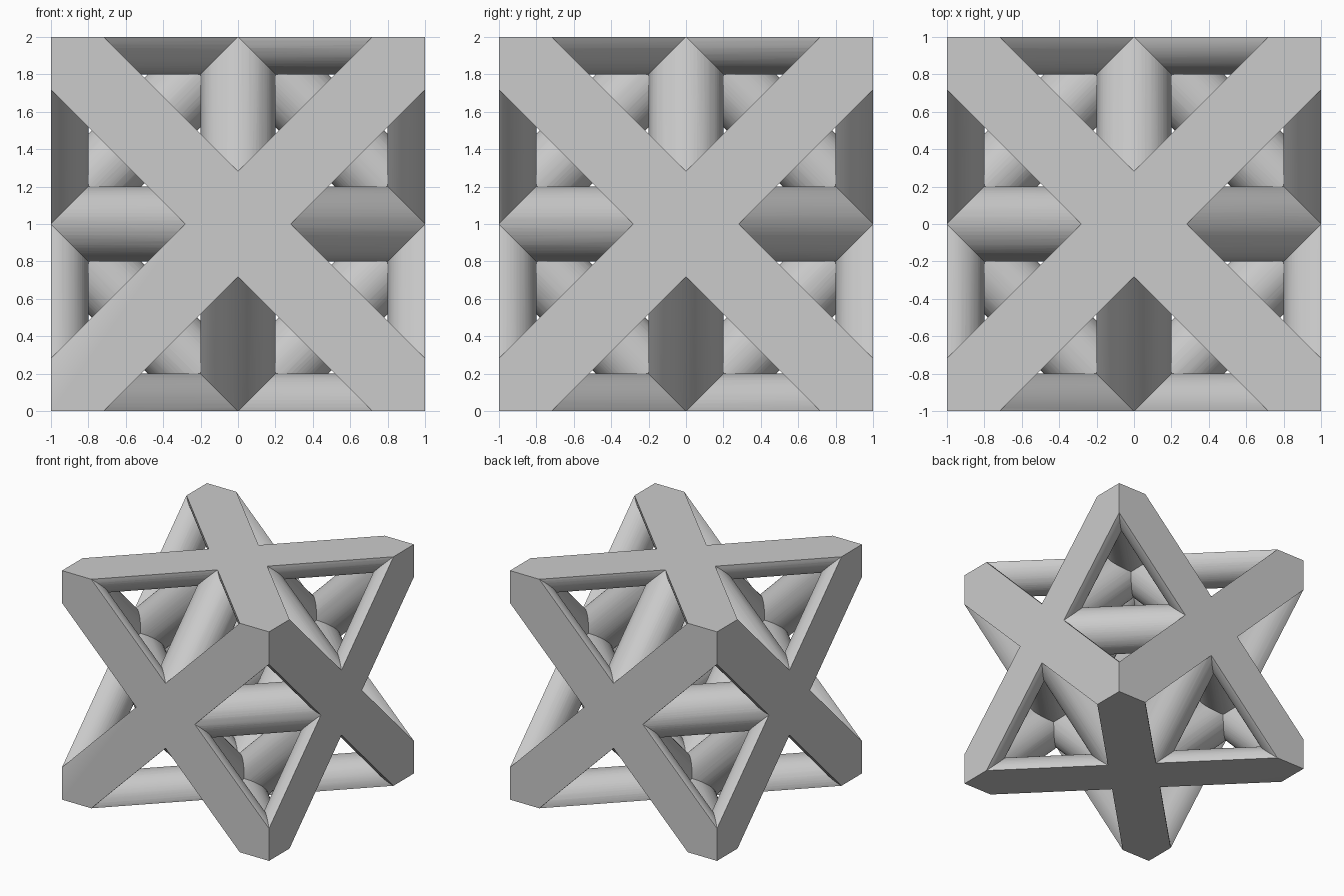
import bpy
from mathutils import Vector

if "Cube" in bpy.data.objects:
    bpy.data.objects.remove(bpy.data.objects["Cube"])

R = 0.2          # strut radius
SIDES = 64
CENTRE = Vector((0, 0, 1))


def strut(a, b):
    """Round bar between two lattice nodes, slightly overlapping the nodes."""
    a, b = Vector(a) + CENTRE, Vector(b) + CENTRE
    d = b - a
    bpy.ops.mesh.primitive_cylinder_add(
        vertices=SIDES, radius=R, depth=d.length + 0.1, location=(a + b) / 2,
        rotation=d.to_track_quat('Z', 'Y').to_euler())
    return bpy.context.object


def combine(target, other, operation):
    """Apply a boolean and remove the used-up helper."""
    mod = target.modifiers.new("join", 'BOOLEAN')
    mod.operation = operation
    mod.solver = 'MANIFOLD'
    mod.object = other
    bpy.context.view_layer.objects.active = target
    bpy.ops.object.modifier_apply(modifier=mod.name)
    bpy.data.objects.remove(other)


def on_face(axis, side, u, v):
    p = [0, 0, 0]
    p[axis], p[(axis + 1) % 3], p[(axis + 2) % 3] = side, u, v
    return p


bars = []
# Two crossing diagonals on each cube face
for axis in range(3):
    for side in (-1, 1):
        for s in (-1, 1):
            bars.append(strut(on_face(axis, side, -1, -s), on_face(axis, side, 1, s)))

# Inner octahedron linking the face centres
for axis in range(3):
    for s in (-1, 1):
        for t in (-1, 1):
            bars.append(strut(on_face(axis, 0, s, 0), on_face(axis, 0, 0, t)))

# Fuse the struts and trim the lattice to its cubic cell
lattice = bars[0]
lattice.name = "truss_lattice_cell"
bpy.ops.object.select_all(action='DESELECT')
lattice.select_set(True)
bpy.context.view_layer.objects.active = lattice
bpy.ops.object.transform_apply(location=True, rotation=True, scale=True)
for bar in bars[1:]:
    combine(lattice, bar, 'UNION')
bpy.ops.mesh.primitive_cube_add(size=2, location=CENTRE)
combine(lattice, bpy.context.object, 'INTERSECT')

# Smooth round sides, crisp cut faces
bpy.ops.object.select_all(action='DESELECT')
lattice.select_set(True)
bpy.context.view_layer.objects.active = lattice
bpy.ops.object.shade_smooth_by_angle(angle=0.5)
